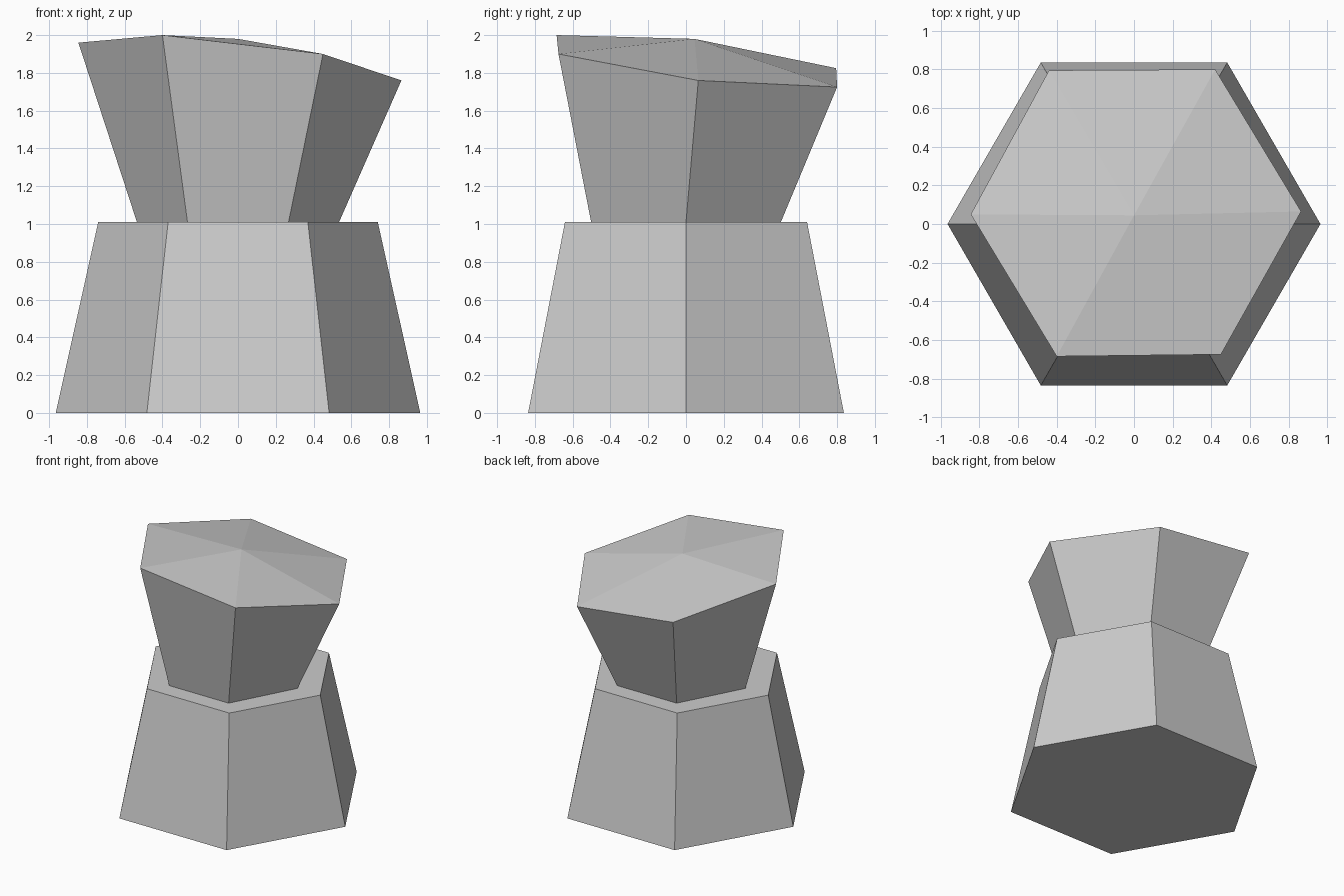
import bpy
import bmesh
from math import cos, sin, radians

cube = bpy.data.objects.get("Cube")
if cube:
    bpy.data.objects.remove(cube, do_unlink=True)

grey = bpy.data.materials.new("light_grey")
grey.use_nodes = True
colour = (0.6, 0.6, 0.6, 1)
grey.diffuse_color = colour
grey.node_tree.nodes["Principled BSDF"].inputs["Base Color"].default_value = colour


def hexagon(rx, ry, z):
    """Six corners, counter-clockwise from the model's left (+x)."""
    return [(rx * cos(radians(a)), ry * sin(radians(a)), z) for a in range(0, 360, 60)]


def loft(name, lower, upper, peak=None):
    """Join two rings with flat sides; cap the top flat or as a fan to a peak."""
    bm = bmesh.new()
    a = [bm.verts.new(p) for p in lower]
    b = [bm.verts.new(p) for p in upper]
    tip = bm.verts.new(peak) if peak else None
    n = len(a)
    for i in range(n):
        j = (i + 1) % n
        bm.faces.new((a[i], a[j], b[j], b[i]))
        if tip:
            bm.faces.new((b[i], b[j], tip))
    if not tip:
        bm.faces.new(b)
    bm.faces.new(a[::-1])
    mesh = bpy.data.meshes.new(name)
    bm.to_mesh(mesh)
    bm.free()
    mesh.materials.append(grey)
    obj = bpy.data.objects.new(name, mesh)
    bpy.context.collection.objects.link(obj)
    return obj


# Tapered hexagonal base
SHOULDER = 1.01
loft("base", hexagon(0.965, 0.965, 0), hexagon(0.74, 0.74, SHOULDER))

# Flared upper block with an uneven, slanting top
rim = [(0.865, 0.065, 1.76), (0.42, 0.80, 1.725), (-0.44, 0.795, 1.825),
       (-0.845, 0.05, 1.96), (-0.40, -0.685, 2.0), (0.45, -0.675, 1.90)]
loft("upper_block", hexagon(0.535, 0.58, SHOULDER), rim, peak=(0, 0.045, 1.98))
